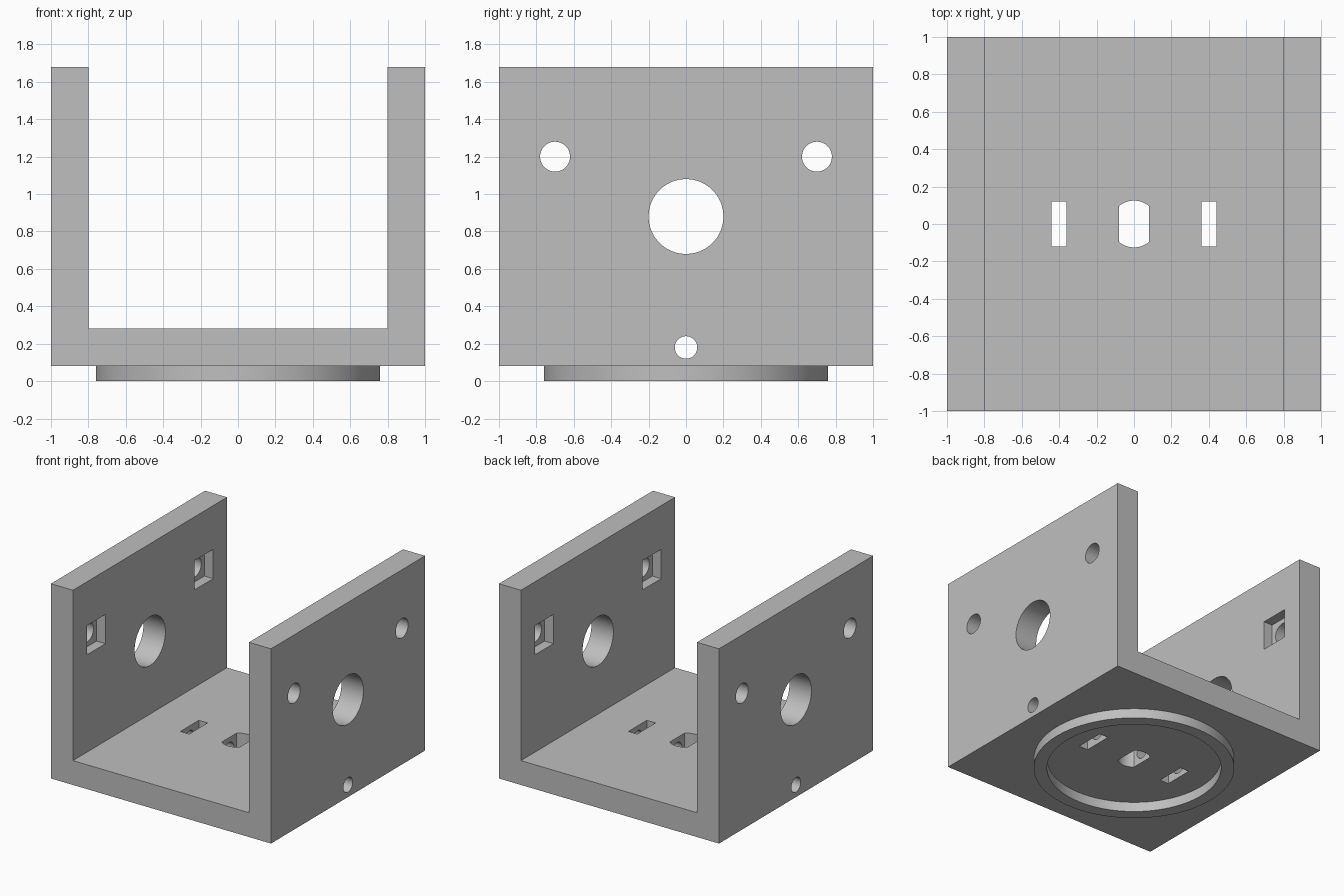
import bpy, math
from mathutils import Vector

if "Cube" in bpy.data.objects:
    bpy.data.objects.remove(bpy.data.objects["Cube"], do_unlink=True)

grey = bpy.data.materials.new("plain grey")
grey.use_nodes = True
colour = (0.52, 0.52, 0.52, 1)
grey.diffuse_color = colour
grey.node_tree.nodes["Principled BSDF"].inputs["Base Color"].default_value = colour


def box(name, centre, size):
    bpy.ops.mesh.primitive_cube_add(size=1, location=centre)
    ob = bpy.context.object
    ob.name = name
    ob.scale = size
    bpy.ops.object.transform_apply(location=True, rotation=True, scale=True)
    return ob


def cylinder(name, centre, radius, length, along_x=False):
    turn = (0, math.pi / 2, 0) if along_x else (0, 0, 0)
    bpy.ops.mesh.primitive_cylinder_add(vertices=96, radius=radius, depth=length,
                                        location=centre, rotation=turn)
    ob = bpy.context.object
    ob.name = name
    bpy.ops.object.transform_apply(location=True, rotation=True, scale=True)
    return ob


def combine(target, tool, operation="DIFFERENCE"):
    bpy.context.view_layer.objects.active = target
    mod = target.modifiers.new("cut", "BOOLEAN")
    mod.operation = operation
    mod.solver = "EXACT"
    mod.object = tool
    bpy.ops.object.modifier_apply(modifier=mod.name)
    bpy.data.objects.remove(tool, do_unlink=True)


# U-shaped bracket: solid block with the middle channel removed
bracket = box("bracket", (0, 0, 0.88), (2, 2, 1.6))
combine(bracket, box("channel", (0, 0, 1.28), (1.6, 2.4, 2)))

# Raised locating ring under the floor
ring = cylinder("ring", (0, 0, 0.05), 0.76, 0.10)
combine(ring, cylinder("ring_bore", (0, 0, 0.05), 0.66, 0.4))
combine(bracket, ring, "UNION")

# Large shaft hole through both walls, and the long bore through the floor
combine(bracket, cylinder("shaft_hole", (0, 0, 0.88), 0.2, 3, True))
combine(bracket, cylinder("floor_bore", (0, 0, 0.18), 0.06, 3, True))

# Bolt holes with square nut pockets on the inner wall faces
for y in (-0.7, 0.7):
    combine(bracket, cylinder("bolt_hole", (0, y, 1.2), 0.08, 3, True))
    combine(bracket, box("nut_pockets", (0, y, 1.2), (1.76, 0.24, 0.24)))

# Nut slots through the floor
for x in (-0.4, 0.4):
    combine(bracket, box("nut_slot", (x, 0, 0.2), (0.08, 0.24, 0.6)))

# Centre hole: round with two flat sides
flat_hole = cylinder("flat_hole", (0, 0, 0.2), 0.125, 0.6)
combine(flat_hole, box("flats", (0, 0, 0.2), (0.16, 0.6, 1)), "INTERSECT")
combine(bracket, flat_hole)

# Finish
bracket.data.materials.clear()
bracket.data.materials.append(grey)
for face in bracket.data.polygons:
    face.material_index = 0
bpy.ops.object.select_all(action="DESELECT")
bracket.select_set(True)
bpy.context.view_layer.objects.active = bracket
bpy.ops.object.shade_smooth_by_angle(angle=math.radians(30))
